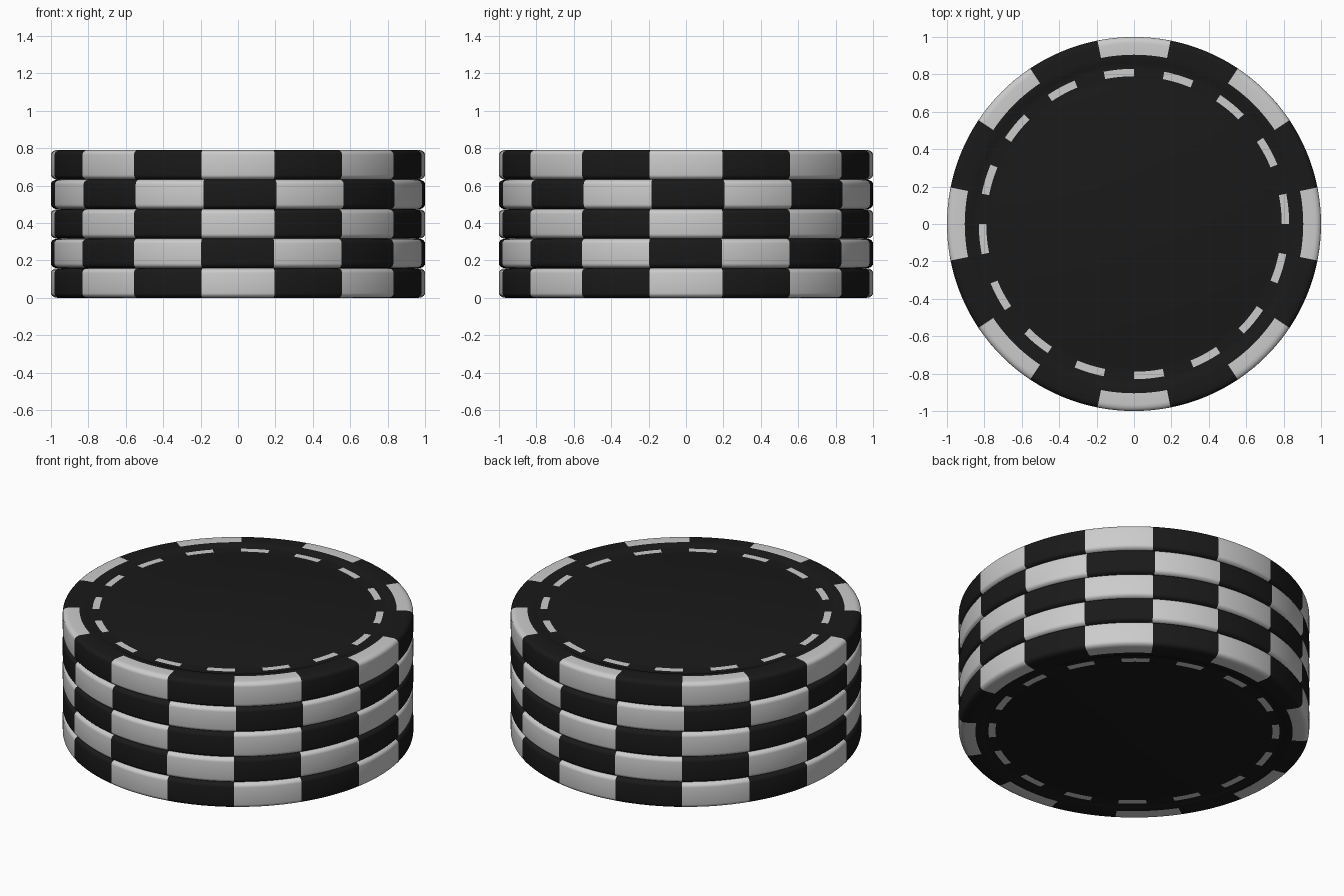
import bpy, bmesh, math

if "Cube" in bpy.data.objects:
    bpy.data.objects.remove(bpy.data.objects["Cube"])

CHIPS, SEG = 5, 128
H = 0.158                      # thickness of one chip
STEP = 2 * math.pi / SEG


def material(name, v):
    m = bpy.data.materials.new(name)
    m.diffuse_color = (v, v, v, 1)
    m.use_nodes = True
    m.node_tree.nodes["Principled BSDF"].inputs["Base Color"].default_value = m.diffuse_color
    return m


black, white = material("black_clay", 0.01), material("white_clay", 0.8)

# Upper half profile (radius, height above mid-plane): face, shallow groove, rim, rounded edge
h = H / 2
d = h - 0.006
half = [(0.755, h - 0.003), (0.765, d), (0.79, d), (0.83, d), (0.86, d), (0.87, h - 0.001),
        (0.905, h), (0.965, h)]
for i in range(1, 6):
    a = math.radians(90 - 18 * i)
    half.append((0.965 + 0.035 * math.cos(a), h - 0.025 + 0.025 * math.sin(a)))
profile = half + [(r, -z) for r, z in reversed(half)]


def is_white(r, seg):
    if r > 0.905:                          # eight edge blocks
        return (seg + 4) % 16 < 8
    return 0.79 < r < 0.83 and seg % 8 < 4  # sixteen dashes


def chip(name, z, turn):
    bm = bmesh.new()
    rings = [[bm.verts.new((r * math.cos(s * STEP), r * math.sin(s * STEP), y + h))
              for s in range(SEG)] for r, y in profile]
    for k in range(len(rings) - 1):
        mid = (profile[k][0] + profile[k + 1][0]) / 2
        for s in range(SEG):
            n = (s + 1) % SEG
            f = bm.faces.new((rings[k][s], rings[k + 1][s], rings[k + 1][n], rings[k][n]))
            f.material_index = int(is_white(mid, s))
    # flat centre on both faces
    bm.faces.new(rings[0])
    bm.faces.new(rings[-1][::-1])
    bmesh.ops.recalc_face_normals(bm, faces=bm.faces)
    me = bpy.data.meshes.new(name)
    bm.to_mesh(me)
    bm.free()
    me.materials.append(black)
    me.materials.append(white)
    ob = bpy.data.objects.new(name, me)
    bpy.context.collection.objects.link(ob)
    ob.location.z = z
    ob.rotation_euler.z = math.radians(turn)
    bpy.context.view_layer.objects.active = ob
    ob.select_set(True)
    bpy.ops.object.shade_smooth_by_angle(angle=math.radians(30))
    ob.select_set(False)


# Stack, every other chip turned by half a block pitch
for i, turn in enumerate((0, 22.4, 0, 23.1, 0)):
    chip(f"chip_{i + 1}", i * H, turn)
